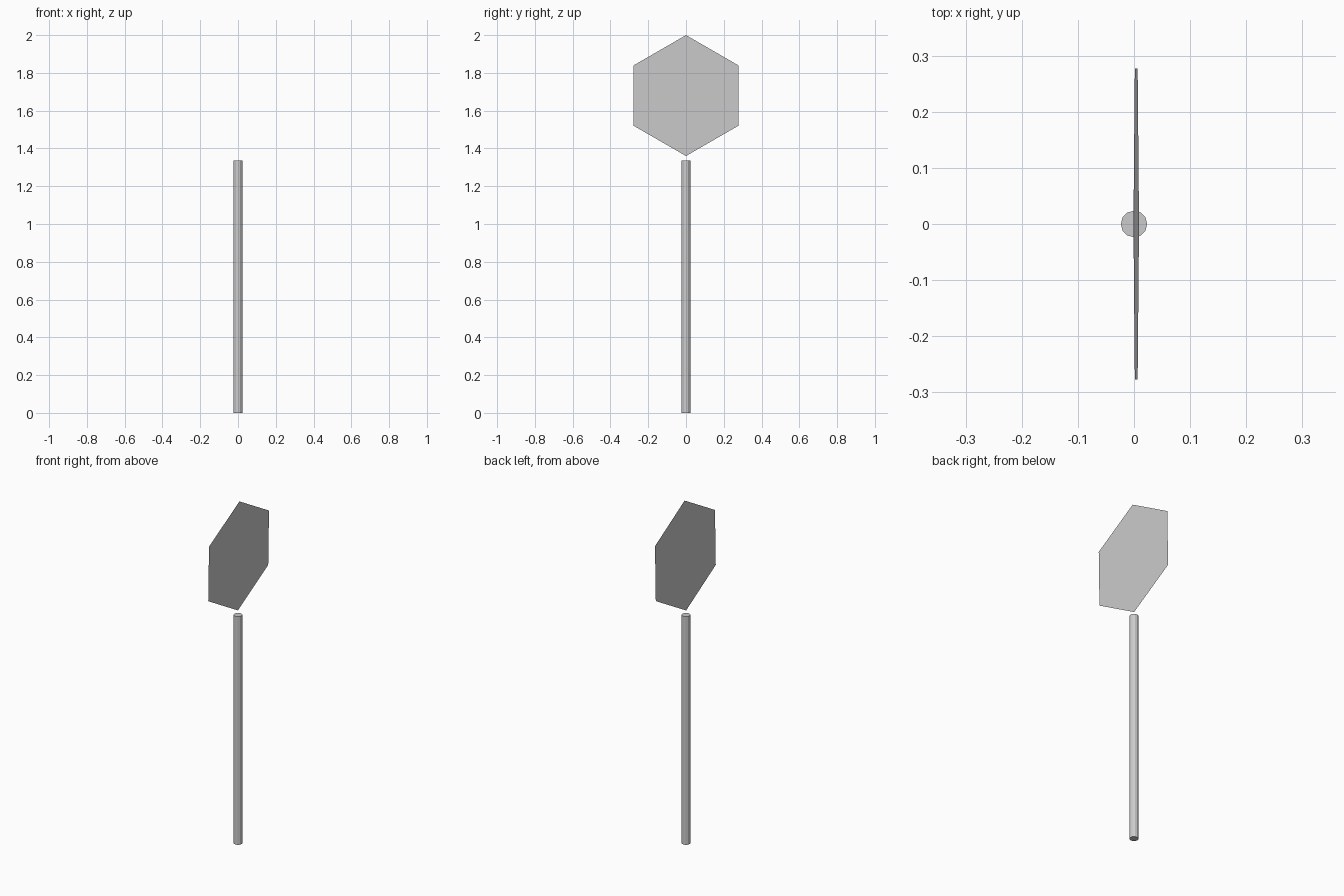
import bpy
from math import pi, atan2

if "Cube" in bpy.data.objects:
    bpy.data.objects.remove(bpy.data.objects["Cube"])

POLE_TOP, POLE_R = 1.335, 0.0235
SIGN_Z, SIGN_R = 1.68, 0.32

# Low-poly pole with flat faces
bpy.ops.mesh.primitive_cylinder_add(vertices=12, radius=POLE_R, depth=POLE_TOP,
                                    location=(0, 0, POLE_TOP / 2))
bpy.context.object.name = "pole"

# Paper-thin hexagonal sign facing +x, point up, leaning very slightly to +x
bpy.ops.mesh.primitive_circle_add(vertices=6, radius=SIGN_R, fill_type='NGON',
                                  location=(0.004, 0, SIGN_Z))
sign = bpy.context.object
sign.name = "sign_panel"
lean = atan2(0.005, SIGN_R)
sign.rotation_euler = (pi / 2 + lean, 0, pi / 2)
